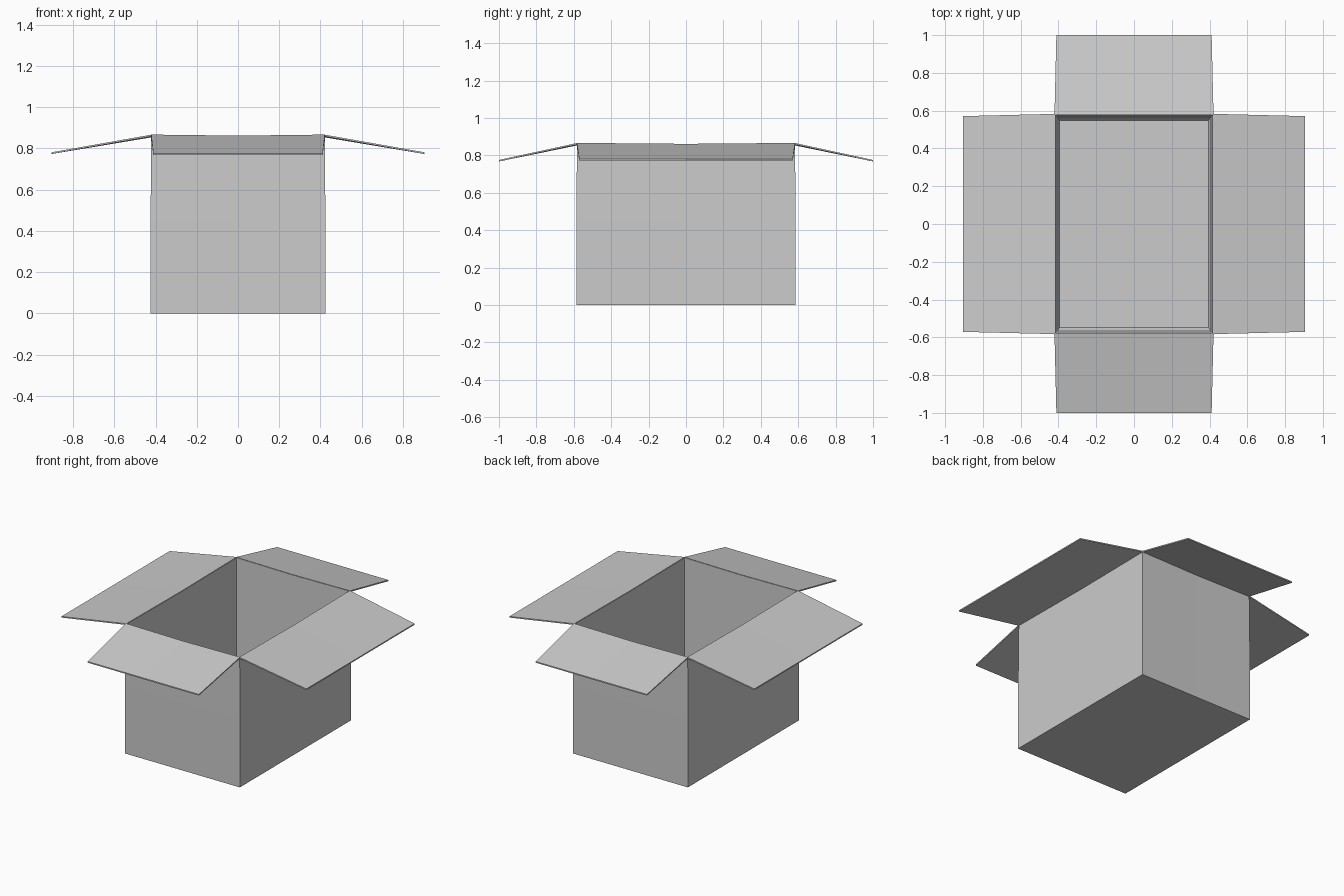
import bpy, bmesh
from mathutils import Vector

if "Cube" in bpy.data.objects:
    bpy.data.objects.remove(bpy.data.objects["Cube"])

HX, HY, TOP = 0.424, 0.586, 0.867


def finish(bm, name):
    bmesh.ops.recalc_face_normals(bm, faces=bm.faces)
    mesh = bpy.data.meshes.new(name)
    bm.to_mesh(mesh)
    bm.free()
    obj = bpy.data.objects.new(name, mesh)
    bpy.context.collection.objects.link(obj)
    return obj


def ring(bm, x, y, z, sag=0.0, pinch=0.0):
    """Rectangle with a middle point on each side, sagging and pinched slightly."""
    pts = [(-1, -1), (0, -1), (1, -1), (1, 0), (1, 1), (0, 1), (-1, 1), (-1, 0)]
    verts = []
    for a, b in pts:
        mid = a == 0 or b == 0
        s = pinch if mid else 0
        verts.append(bm.verts.new((a * (x - s), b * (y - s), z - (sag if mid else 0))))
    return verts


# Open carton: outside wall up, over the thin rim, down the tapered inside
bm = bmesh.new()
rings = [
    ring(bm, HX, HY, 0),
    ring(bm, HX, HY, 0.45, pinch=0.002),
    ring(bm, HX - 0.003, HY - 0.003, TOP - 0.003, sag=0.005),
    ring(bm, HX - 0.008, HY - 0.008, TOP - 0.003, sag=0.005),
    ring(bm, 0.403, 0.560, 0.03),
    ring(bm, 0.395, 0.549, 0.012),
]
for lo, hi in zip(rings, rings[1:]):
    for i in range(8):
        j = (i + 1) % 8
        bm.faces.new((lo[i], lo[j], hi[j], hi[i]))
bm.faces.new(rings[0])
bm.faces.new(rings[-1])
finish(bm, "carton_body")


# Folded-out flap: tapered sheet hinged on the rim, with a sagging hinge middle
def flap(name, out, along, hinge, tip, half, tip_half, tip_z):
    bm = bmesh.new()
    out, along = Vector(out), Vector(along)
    layers = []
    for drop in (0.0, 0.008):
        rows = []
        for dist, w, z, sag in ((hinge, half, TOP, 0.005), (tip, tip_half, tip_z, 0)):
            rows.append([bm.verts.new(out * dist + along * (w * k)
                         + Vector((0, 0, z - drop - (sag if k == 0 else 0))))
                         for k in (-1, 0, 1)])
        layers.append(rows)
        for k in (0, 1):
            bm.faces.new((rows[0][k], rows[0][k + 1], rows[1][k + 1], rows[1][k]))
    # Edge strips joining the upper and lower sheets
    loops = [r[0] + r[1][::-1] for r in layers]
    for i in range(6):
        j = (i + 1) % 6
        bm.faces.new((loops[0][i], loops[0][j], loops[1][j], loops[1][i]))
    finish(bm, name)


for s, side, end in ((-1, "left", "front"), (1, "right", "back")):
    flap(side + "_flap", (s, 0, 0), (0, 1, 0), HX - 0.006, 0.905, HY - 0.003, 0.571, 0.781)
    flap(end + "_flap", (0, s, 0), (1, 0, 0), HY - 0.006, 1.0, HX - 0.003, 0.411, 0.776)
